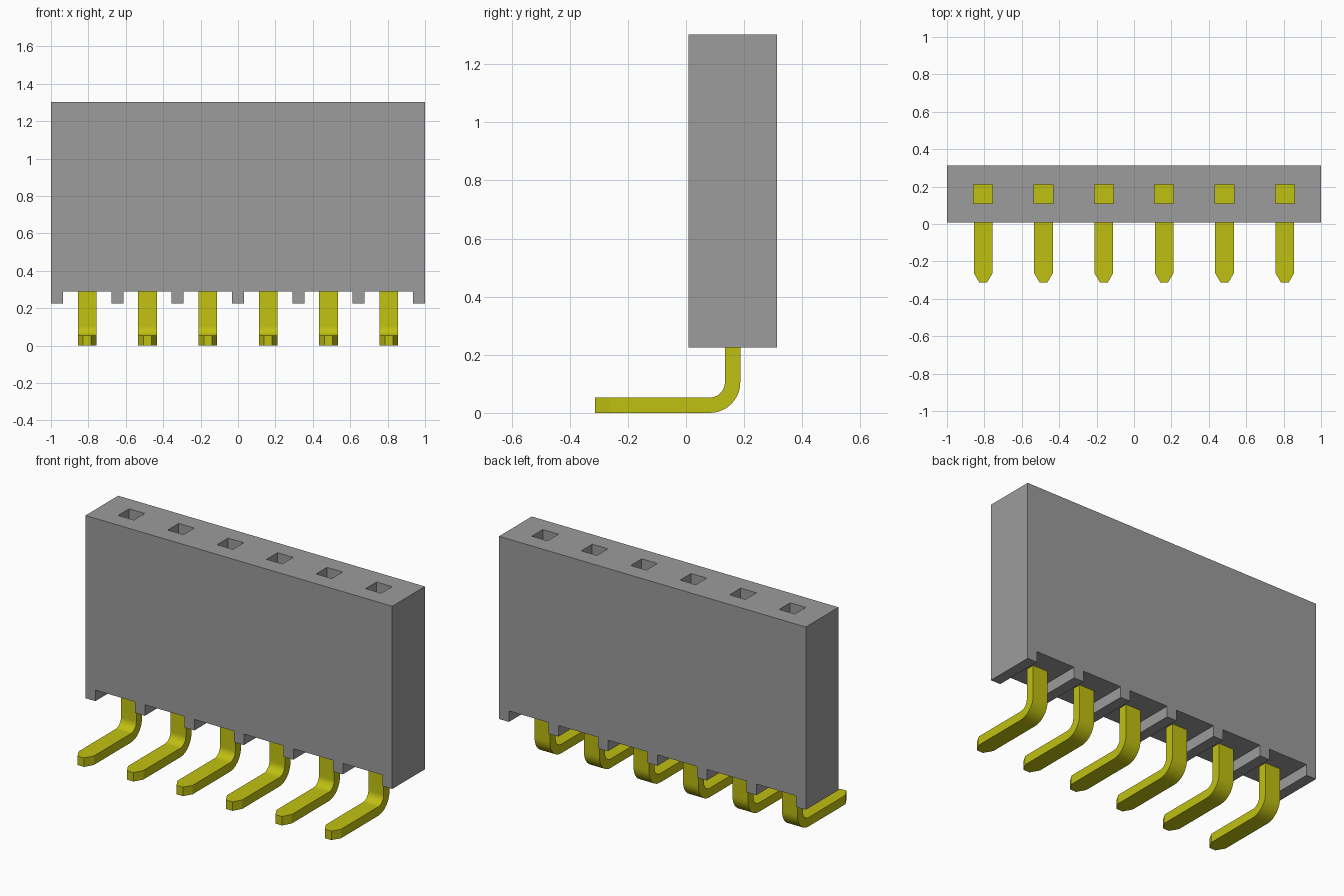
import bpy, bmesh, math
from mathutils import Vector

if "Cube" in bpy.data.objects:
    bpy.data.objects.remove(bpy.data.objects["Cube"], do_unlink=True)

PITCH, COUNT = 2 / 6.2, 6
PIN_X = [(i - (COUNT - 1) / 2) * PITCH for i in range(COUNT)]
Y0, Y1 = 0.008, 0.3125          # housing depth
YC = (Y0 + Y1) / 2
Z0, ZN, Z1 = 0.225, 0.29, 1.302  # foot, notch ceiling, top
HOLE, FLOOR = 0.102, 0.55
T, W = 0.053, 0.05              # pin thickness, half width
TIP = -0.3125


def material(name, rgb):
    m = bpy.data.materials.new(name)
    m.use_nodes = True
    m.diffuse_color = (*rgb, 1)
    b = m.node_tree.nodes["Principled BSDF"]
    b.inputs["Base Color"].default_value = (*rgb, 1)
    b.inputs["Roughness"].default_value = 0.6
    return m


def make_object(name, bm, mat=None):
    bmesh.ops.recalc_face_normals(bm, faces=bm.faces)
    me = bpy.data.meshes.new(name)
    bm.to_mesh(me)
    bm.free()
    ob = bpy.data.objects.new(name, me)
    bpy.context.collection.objects.link(ob)
    if mat:
        me.materials.append(mat)
    return ob


def add_prism(bm, points, offset):
    """Extrude a closed outline along an offset."""
    face = bm.faces.new([bm.verts.new(p) for p in points])
    new = bmesh.ops.extrude_face_region(bm, geom=[face])["geom"]
    bmesh.ops.translate(bm, vec=Vector(offset),
                        verts=[v for v in new if isinstance(v, bmesh.types.BMVert)])


def add_square(bm, x, z0, z1, size):
    h = size / 2
    add_prism(bm, [(x - h, YC - h, z0), (x + h, YC - h, z0),
                   (x + h, YC + h, z0), (x - h, YC + h, z0)], (0, 0, z1 - z0))


grey = material("housing grey", (0.333, 0.333, 0.333))
yellow = material("pin yellow", (0.527, 0.527, 0.006))

# Housing: comb outline with a notch over each pin
outline = [(-1, Z1), (-1, Z0)]
for x in PIN_X:
    outline += [(x - 0.129, Z0), (x - 0.129, ZN), (x + 0.129, ZN), (x + 0.129, Z0)]
outline += [(1, Z0), (1, Z1)]
bm = bmesh.new()
add_prism(bm, [(x, Y0, z) for x, z in outline], (0, Y1 - Y0, 0))
housing = make_object("housing", bm, grey)

# Square sockets sunk into the top
bm = bmesh.new()
for x in PIN_X:
    add_square(bm, x, FLOOR, Z1 + 0.1, HOLE)
cutter = make_object("socket_cutter", bm, grey)
cutter.hide_render = True
cut = housing.modifiers.new("sockets", "BOOLEAN")
cut.operation, cut.solver, cut.object = "DIFFERENCE", "EXACT", cutter
bpy.context.view_layer.objects.active = housing
bpy.ops.object.modifier_apply(modifier=cut.name)
bpy.data.objects.remove(cutter, do_unlink=True)

# Bent pin side profile (y, z): foot, rounded bend, upright
back = YC + T / 2
R = 0.105
cy, cz = back - R, R


def arc(r):
    return [(cy + r * math.cos(a), cz + r * math.sin(a))
            for a in (math.radians(-90 + 90 * i / 10) for i in range(11))]


SHOULDER = TIP + 0.05
profile = [(SHOULDER, 0)] + arc(R) + [(back, FLOOR - 0.02), (back - T, FLOOR - 0.02)]
profile += arc(R - T)[::-1] + [(SHOULDER, T)]

for i, x in enumerate(PIN_X):
    bm = bmesh.new()
    add_prism(bm, [(x - W, y, z) for y, z in profile], (2 * W, 0, 0))
    # Tapered tip grown from the front end of the foot
    bm.faces.ensure_lookup_table()
    end = next(f for f in bm.faces
               if all(abs(v.co.y - SHOULDER) < 1e-5 for v in f.verts))
    new = bmesh.ops.extrude_face_region(bm, geom=[end])["geom"]
    for v in (g for g in new if isinstance(g, bmesh.types.BMVert)):
        v.co.y = TIP
        v.co.x = x + (v.co.x - x) * 0.42
    if end.is_valid:
        bmesh.ops.delete(bm, geom=[end], context="FACES_ONLY")
    # Contact plate at the socket floor
    add_square(bm, x, FLOOR - 0.01, FLOOR + 0.008, HOLE - 0.001)
    pin = make_object(f"pin_{i + 1}", bm, yellow)
    bpy.ops.object.select_all(action="DESELECT")
    pin.select_set(True)
    bpy.context.view_layer.objects.active = pin
    bpy.ops.object.shade_smooth_by_angle(angle=math.radians(25))
